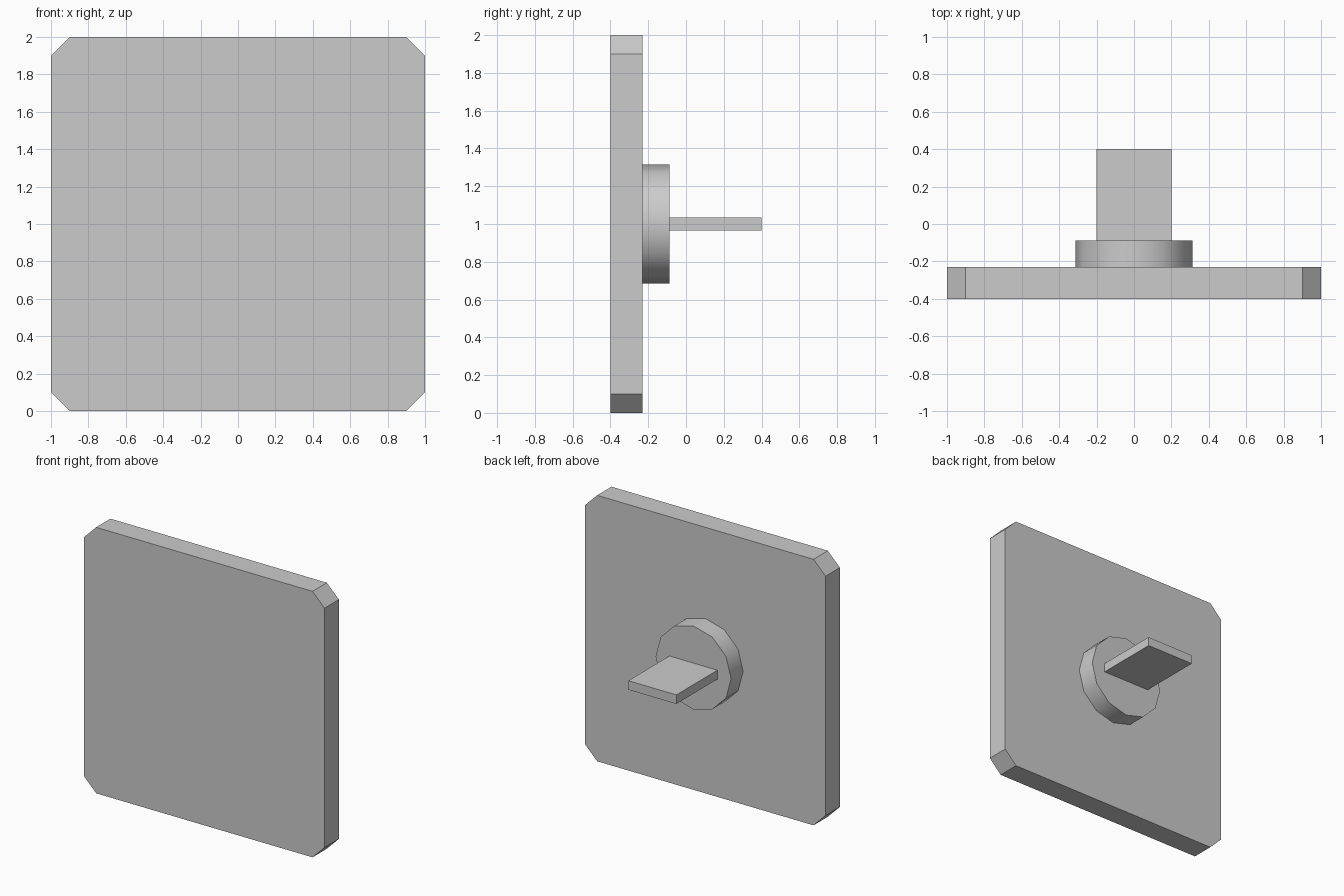
import bpy, bmesh, math

if "Cube" in bpy.data.objects:
    bpy.data.objects.remove(bpy.data.objects["Cube"])

grey = bpy.data.materials.new("light grey")
grey.diffuse_color = (0.6, 0.6, 0.6, 1.0)
grey.use_nodes = True
grey.node_tree.nodes["Principled BSDF"].inputs["Base Color"].default_value = grey.diffuse_color


def extrude_profile(name, points, y0, y1):
    """Solid from an (x, z) outline, running from y0 to y1."""
    bm = bmesh.new()
    face = bm.faces.new([bm.verts.new((x, y0, z)) for x, z in points])
    out = bmesh.ops.extrude_face_region(bm, geom=[face])
    moved = [v for v in out["geom"] if isinstance(v, bmesh.types.BMVert)]
    bmesh.ops.translate(bm, verts=moved, vec=(0, y1 - y0, 0))
    bmesh.ops.recalc_face_normals(bm, faces=bm.faces)
    mesh = bpy.data.meshes.new(name)
    bm.to_mesh(mesh)
    bm.free()
    mesh.materials.append(grey)
    obj = bpy.data.objects.new(name, mesh)
    bpy.context.collection.objects.link(obj)
    return obj


MID = 1.0
FRONT, PLATE_BACK, DISC_BACK, TAB_END = -0.4, -0.23, -0.087, 0.4

# Square plate with clipped corners
a, b = 1.0, 0.9
outline = [(b, -a), (a, -b), (a, b), (b, a), (-b, a), (-a, b), (-a, -b), (-b, -a)]
extrude_profile("plate", [(x, z + MID) for x, z in outline], FRONT, PLATE_BACK)

# Twelve-sided round boss on the back, smooth around its rim
r, n = 0.314, 12
ring = [(r * math.cos(2 * math.pi * i / n), MID + r * math.sin(2 * math.pi * i / n))
        for i in range(n)]
boss = extrude_profile("round_boss", ring, PLATE_BACK, DISC_BACK)
bpy.context.view_layer.objects.active = boss
boss.select_set(True)
bpy.ops.object.shade_smooth_by_angle(angle=math.radians(40))

# Flat tab sticking out of the boss
w, h = 0.2, 0.034
extrude_profile("tab", [(-w, MID - h), (w, MID - h), (w, MID + h), (-w, MID + h)],
                DISC_BACK, TAB_END)
